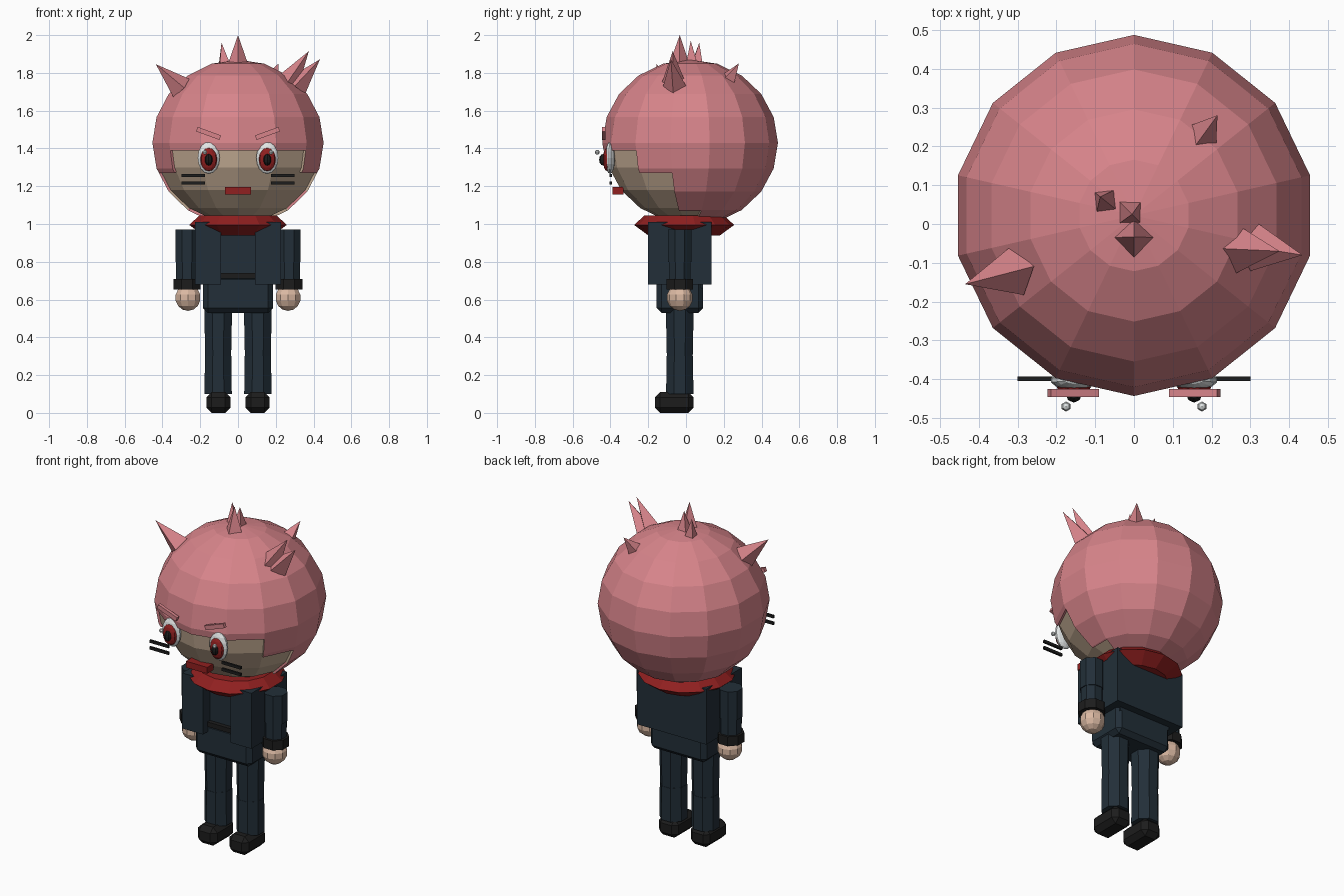
import bpy, bmesh, math
from mathutils import Vector, Matrix

if "Cube" in bpy.data.objects:
    bpy.data.objects.remove(bpy.data.objects["Cube"])


def material(name, *rgb):
    m = bpy.data.materials.new(name)
    m.diffuse_color = (*rgb, 1)
    m.use_nodes = True
    m.node_tree.nodes["Principled BSDF"].inputs["Base Color"].default_value = m.diffuse_color
    return m


PINK = material("hair pink", 0.68, 0.23, 0.255)
FACE = material("face beige", 0.56, 0.42, 0.30)
SKIN = material("hand skin", 0.70, 0.48, 0.36)
NAVY = material("navy cloth", 0.016, 0.028, 0.040)
BLACK = material("black", 0.012, 0.012, 0.012)
RED = material("dark red", 0.28, 0.014, 0.014)
WHITE = material("white", 0.75, 0.78, 0.78)


def finish(name, bm, *mats):
    bmesh.ops.recalc_face_normals(bm, faces=bm.faces)
    me = bpy.data.meshes.new(name)
    bm.to_mesh(me)
    bm.free()
    for m in mats:
        me.materials.append(m)
    ob = bpy.data.objects.new(name, me)
    bpy.context.collection.objects.link(ob)
    return ob


def box(name, mat, x, y, z, bevel=0, tilt=0):
    """Box from (min, max) ranges, optionally chamfered and tilted about y."""
    lo, hi = Vector((x[0], y[0], z[0])), Vector((x[1], y[1], z[1]))
    bm = bmesh.new()
    bmesh.ops.create_cube(bm, size=1)
    bmesh.ops.scale(bm, vec=hi - lo, verts=bm.verts)
    if bevel:
        bmesh.ops.bevel(bm, geom=bm.edges[:], offset=bevel, segments=1, affect='EDGES')
    bmesh.ops.transform(bm, matrix=Matrix.Translation((lo + hi) / 2) @ Matrix.Rotation(tilt, 4, 'Y'),
                        verts=bm.verts)
    return finish(name, bm, mat)


def ball(name, mat, pos, size, seg=10, rings=7):
    bm = bmesh.new()
    bmesh.ops.create_uvsphere(bm, u_segments=seg, v_segments=rings, radius=1)
    bmesh.ops.scale(bm, vec=size, verts=bm.verts)
    bmesh.ops.translate(bm, vec=pos, verts=bm.verts)
    return finish(name, bm, mat)


def lathe(name, mat, pos, profile, sides=8):
    """Closed solid of revolution from (radius, z) pairs."""
    bm = bmesh.new()
    loops = []
    for r, z in profile:
        loops.append([bm.verts.new((pos[0] + r * math.cos(a), pos[1] + r * math.sin(a), z))
                      for a in (math.tau * (i + 0.5) / sides for i in range(sides))])
    for a, b in zip(loops, loops[1:]):
        for i in range(sides):
            j = (i + 1) % sides
            bm.faces.new((a[i], a[j], b[j], b[i]))
    bm.faces.new(loops[0])
    bm.faces.new(loops[-1])
    return finish(name, bm, mat)


def spike(name, base, tip, r):
    base, tip = Vector(base), Vector(tip)
    d = tip - base
    bm = bmesh.new()
    bmesh.ops.create_cone(bm, cap_ends=True, segments=4, radius1=r, radius2=0, depth=d.length)
    bmesh.ops.transform(bm, verts=bm.verts, matrix=Matrix.Translation((base + tip) / 2)
                        @ d.to_track_quat('Z', 'Y').to_matrix().to_4x4())
    return finish(name, bm, PINK)


# Head: hair sphere with a stepped, slightly recessed face opening
C = Vector((0, 0.022, 1.43))
bm = bmesh.new()
bmesh.ops.create_uvsphere(bm, u_segments=14, v_segments=10, radius=1)
if not any(abs(v.co.x) < 1e-4 and v.co.y < -0.99 for v in bm.verts):
    bmesh.ops.rotate(bm, verts=bm.verts, matrix=Matrix.Rotation(math.pi / 14, 3, 'Z'))
bmesh.ops.scale(bm, vec=(0.465, 0.465, 0.44), verts=bm.verts)
bmesh.ops.translate(bm, vec=C, verts=bm.verts)
for cut in (1.39, 1.27, 1.07):
    bmesh.ops.bisect_plane(bm, geom=bm.verts[:] + bm.edges[:] + bm.faces[:],
                           plane_co=(0, 0, cut), plane_no=(0, 0, 1))
face = []
for f in bm.faces:
    p = f.calc_center_median()
    angle = math.degrees(abs(math.atan2(p.x, C.y - p.y)))
    limit = 0 if p.z > 1.39 else 51.5 if p.z > 1.27 else 77.2 if p.z > 1.07 else 103
    if angle < limit:
        face.append(f)
        f.material_index = 1
ext = bmesh.ops.extrude_face_region(bm, geom=face)["geom"]
inner = [g for g in ext if isinstance(g, bmesh.types.BMVert)]
kept = {g for g in ext if isinstance(g, bmesh.types.BMFace)}
bmesh.ops.delete(bm, geom=[f for f in face if f.is_valid and f not in kept], context='FACES')
for v in inner:
    v.co = C + (v.co - C) * 0.97
finish("head", bm, PINK, FACE)

# Hair spikes
spike("left_spike", (-0.30, -0.12, 1.72), (-0.435, -0.155, 1.846), 0.065)
spike("right_spike_outer", (0.31, -0.06, 1.73), (0.434, -0.08, 1.872), 0.062)
spike("right_spike_inner", (0.265, -0.065, 1.75), (0.375, -0.07, 1.915), 0.062)
spike("top_spike_front", (0, -0.035, 1.845), (0, -0.033, 2.0), 0.054)
spike("top_spike_middle", (-0.01, 0.03, 1.85), (-0.005, 0.025, 1.97), 0.042)
spike("top_spike_back", (-0.072, 0.058, 1.84), (-0.087, 0.07, 1.96), 0.04)
spike("back_spike", (0.175, 0.225, 1.765), (0.215, 0.28, 1.85), 0.045)

# Face details, arms and legs, mirrored left and right
for side, s in (("left", -1), ("right", 1)):
    def span(a, b):
        return (a, b) if s > 0 else (-b, -a)

    box(side + "_eyebrow", PINK, span(0.09, 0.222), (-0.445, -0.425), (1.467, 1.492), tilt=-s * 0.35)
    ball(side + "_eye", WHITE, (s * 0.155, -0.402, 1.35), (0.06, 0.026, 0.085), 14, 8)
    ball(side + "_iris", RED, (s * 0.155, -0.418, 1.342), (0.045, 0.022, 0.062), 12, 8)
    ball(side + "_pupil", BLACK, (s * 0.155, -0.438, 1.34), (0.021, 0.022, 0.031), 8, 6)
    ball(side + "_eye_glint", WHITE, (s * 0.175, -0.47, 1.38), (0.013, 0.013, 0.013), 6, 4)
    for i, z in enumerate((1.257, 1.217)):
        box(f"{side}_whisker_{i}", BLACK, span(0.175, 0.30), (-0.405, -0.393), (z - 0.008, z + 0.008))

    # Jacket front and side
    box(side + "_jacket_panel", NAVY, span(0.09, 0.228), (-0.2, 0.09), (0.68, 1.01))
    # Arm
    arm = (s * 0.27, -0.033)
    lathe(side + "_upper_arm", NAVY, arm, ((0.067, 0.80), (0.067, 0.97)))
    lathe(side + "_forearm", NAVY, arm, ((0.062, 0.66), (0.062, 0.81)))
    lathe(side + "_cuff", BLACK, arm, ((0.076, 0.652), (0.076, 0.708)))
    ball(side + "_hand", SKIN, (s * 0.265, -0.033, 0.61), (0.07, 0.07, 0.07))
    # Leg and shoe
    leg = (s * 0.105, -0.033)
    lathe(side + "_thigh", NAVY, leg, ((0.074, 0.29), (0.08, 0.56)))
    lathe(side + "_shin", NAVY, leg, ((0.078, 0.10), (0.076, 0.30)))
    box(side + "_shoe", BLACK, span(0.04, 0.168), (-0.165, 0.04), (0, 0.11), bevel=0.028)

box("mouth", RED, (-0.07, 0.07), (-0.39, -0.33), (1.157, 1.195))

# Body, jacket back, belt and collar
box("torso", NAVY, (-0.17, 0.17), (-0.135, 0.09), (0.66, 1.0))
box("hips", NAVY, (-0.185, 0.185), (-0.155, 0.09), (0.53, 0.73), bevel=0.025)
box("jacket_back", NAVY, (-0.228, 0.228), (0.085, 0.135), (0.68, 1.01))
box("belt", BLACK, (-0.1, 0.1), (-0.16, -0.12), (0.712, 0.74))
lathe("collar", RED, (0, -0.01), ((0.19, 0.94), (0.265, 0.995), (0.21, 1.045)), 14)
